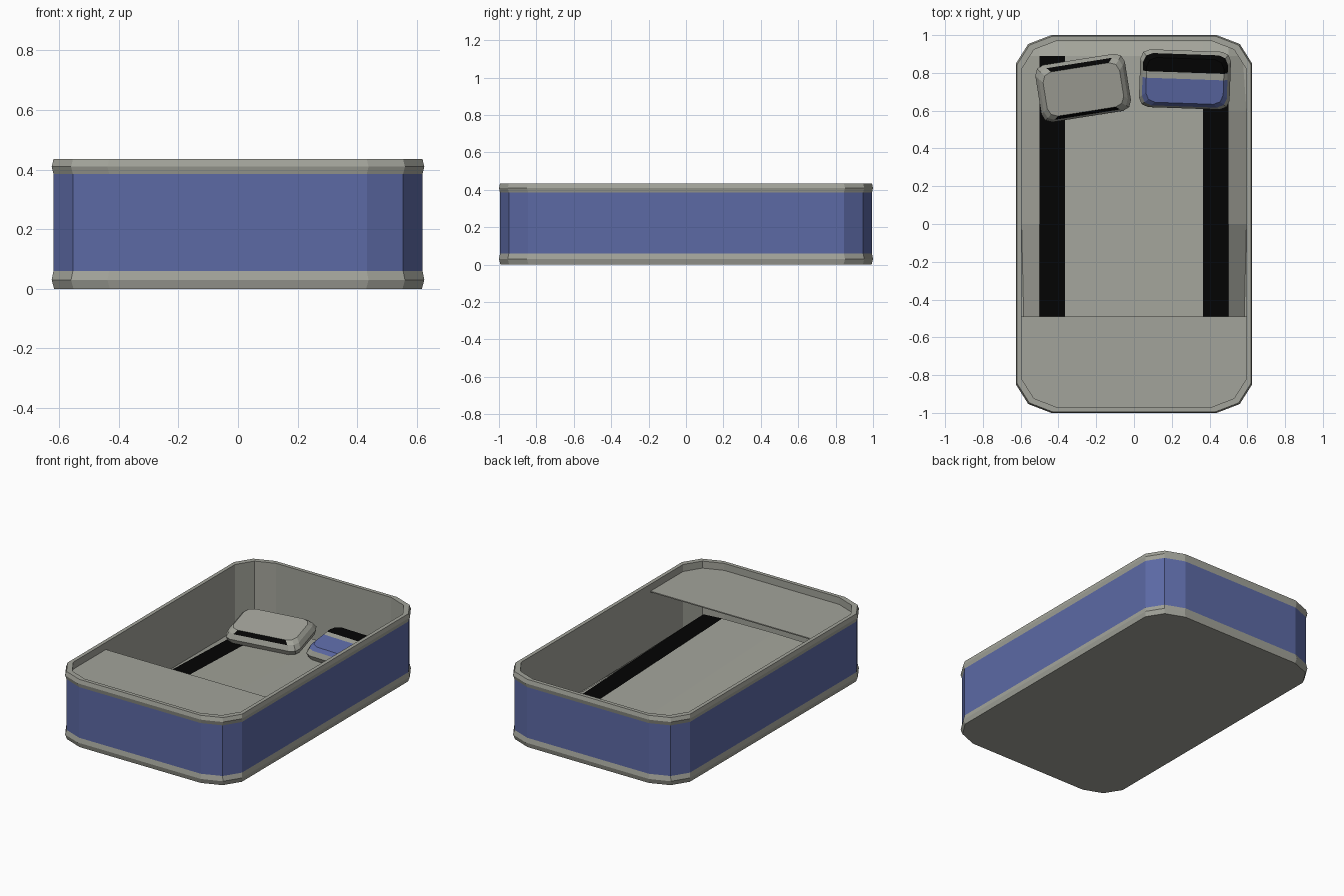
import bpy, bmesh, math
from mathutils import Matrix, Vector

if "Cube" in bpy.data.objects:
    bpy.data.objects.remove(bpy.data.objects["Cube"])


def material(name, rgb):
    m = bpy.data.materials.new(name)
    m.diffuse_color = (*rgb, 1)
    m.use_nodes = True
    m.node_tree.nodes["Principled BSDF"].inputs["Base Color"].default_value = m.diffuse_color
    return m


MATS = [material("warm_grey", (0.365, 0.37, 0.325)),
        material("slate_blue", (0.107, 0.142, 0.375)),
        material("black", (0.001, 0.001, 0.001))]
GREY, BLUE, BLACK = 0, 1, 2


def finish(bm, name):
    bmesh.ops.recalc_face_normals(bm, faces=bm.faces)
    me = bpy.data.meshes.new(name)
    bm.to_mesh(me)
    bm.free()
    for m in MATS:
        me.materials.append(m)
    ob = bpy.data.objects.new(name, me)
    bpy.context.collection.objects.link(ob)
    return ob


def outline(hx, hy, cuts):
    """Counter-clockwise rectangle whose corners are cut by the given (dx, dy) points."""
    q = [(hx - dx, hy - dy) for dx, dy in cuts]
    return (q + [(-x, y) for x, y in reversed(q)] +
            [(-x, -y) for x, y in q] + [(x, -y) for x, y in reversed(q)])


def loft(bm, rings):
    """Skin a list of (points, z) rings with end caps; returns the side faces per band."""
    vs = [[bm.verts.new((x, y, z)) for x, y in pts] for pts, z in rings]
    n = len(vs[0])
    bands = [[bm.faces.new((a[i], a[(i + 1) % n], b[(i + 1) % n], b[i])) for i in range(n)]
             for a, b in zip(vs, vs[1:])]
    bm.faces.new(vs[0][::-1])
    bm.faces.new(vs[-1])
    return bands


def hull_ring(inset):
    return outline(0.625 - inset, 1.0 - inset, [(0, 0.15), (0.065, 0.047), (0.187, 0)])


# Tub: blue walls between two bulging grey rims, hollow inside
bm = bmesh.new()
profile = [(0.008, 0), (0, 0.03), (0.006, 0.06), (0.006, 0.385),
           (0, 0.41), (0.006, 0.435), (0.03, 0.435), (0.03, 0.012)]
bands = loft(bm, [(hull_ring(i), z) for i, z in profile])
for f in bands[2]:
    f.material_index = BLUE
finish(bm, "tub_shell")

# Thin shelf across the front end, just below the rim
bm = bmesh.new()
loft(bm, [(hull_ring(0.028), 0.383), (hull_ring(0.028), 0.39)])
bmesh.ops.bisect_plane(bm, geom=bm.verts[:] + bm.edges[:] + bm.faces[:],
                       plane_co=(0, -0.49, 0), plane_no=(0, 1, 0), clear_outer=True)
bmesh.ops.holes_fill(bm, edges=[e for e in bm.edges if e.is_boundary])
finish(bm, "front_shelf")

# Mattress: pad sinking slightly towards the head, with two black side bands
bm = bmesh.new()
xs = [-0.595, -0.5, -0.365, 0, 0.365, 0.5, 0.595]
ys = [-0.965, -0.89, 0, 0.6, 0.89, 0.965]
height = {0.5: 0.083, 0.365: 0.092, 0: 0.097}
grid = []
for y in ys:
    row = []
    for x in xs:
        px, py = x, y
        if abs(x) > 0.55:
            z = 0.013
            if abs(y) > 0.9:
                px, py = math.copysign(0.54, x), math.copysign(0.92, y)
            elif abs(y) > 0.8:
                px = math.copysign(0.575, x)
        else:
            z = 0.013 if abs(y) > 0.9 else height[abs(x)] - 0.035 * y
        row.append(bm.verts.new((px, py, z)))
    grid.append(row)
for j in range(len(ys) - 1):
    for i in range(len(xs) - 1):
        f = bm.faces.new((grid[j][i], grid[j][i + 1], grid[j + 1][i + 1], grid[j + 1][i]))
        if i in (1, 4) and 1 <= j <= 3:
            f.material_index = BLACK
finish(bm, "mattress")


def pillow(name, loc, size, angle, tilt, two_tone):
    bm = bmesh.new()

    def ring(inset):
        r = 0.05
        return outline(size[0] / 2 - inset, size[1] / 2 - inset,
                       [(0, r), (r * 0.3, r * 0.3), (r, 0)])
    bands = loft(bm, [(ring(0.008), 0.0), (ring(0), 0.03), (ring(0.015), 0.06),
                      (ring(0.035), 0.08)])
    if two_tone:
        # blue lower half, grey band, black upper part
        for y in (0.01, 0.045):
            bmesh.ops.bisect_plane(bm, geom=bm.verts[:] + bm.edges[:] + bm.faces[:],
                                   plane_co=(0, y, 0), plane_no=(0, 1, 0))
        for f in bm.faces:
            c = f.calc_center_median()
            if c.z > 0.065:
                f.material_index = BLUE if c.y < 0.01 else GREY if c.y < 0.045 else BLACK
    else:
        # black piping along both long edges
        for f in bands[2]:
            if abs(f.calc_center_median().x) < 0.05:
                f.material_index = BLACK
    bm.transform(Matrix.Translation(Vector(loc)) @ Matrix.Rotation(math.radians(angle), 4, 'Z')
                 @ Matrix.Rotation(math.radians(tilt), 4, 'X'))
    finish(bm, name)


# Pillows, propped up towards the head end
pillow("left_pillow", (-0.27, 0.725, 0.1), (0.48, 0.31), 9, 9, False)
pillow("right_pillow", (0.27, 0.77, 0.1), (0.48, 0.31), -2, 9, True)
